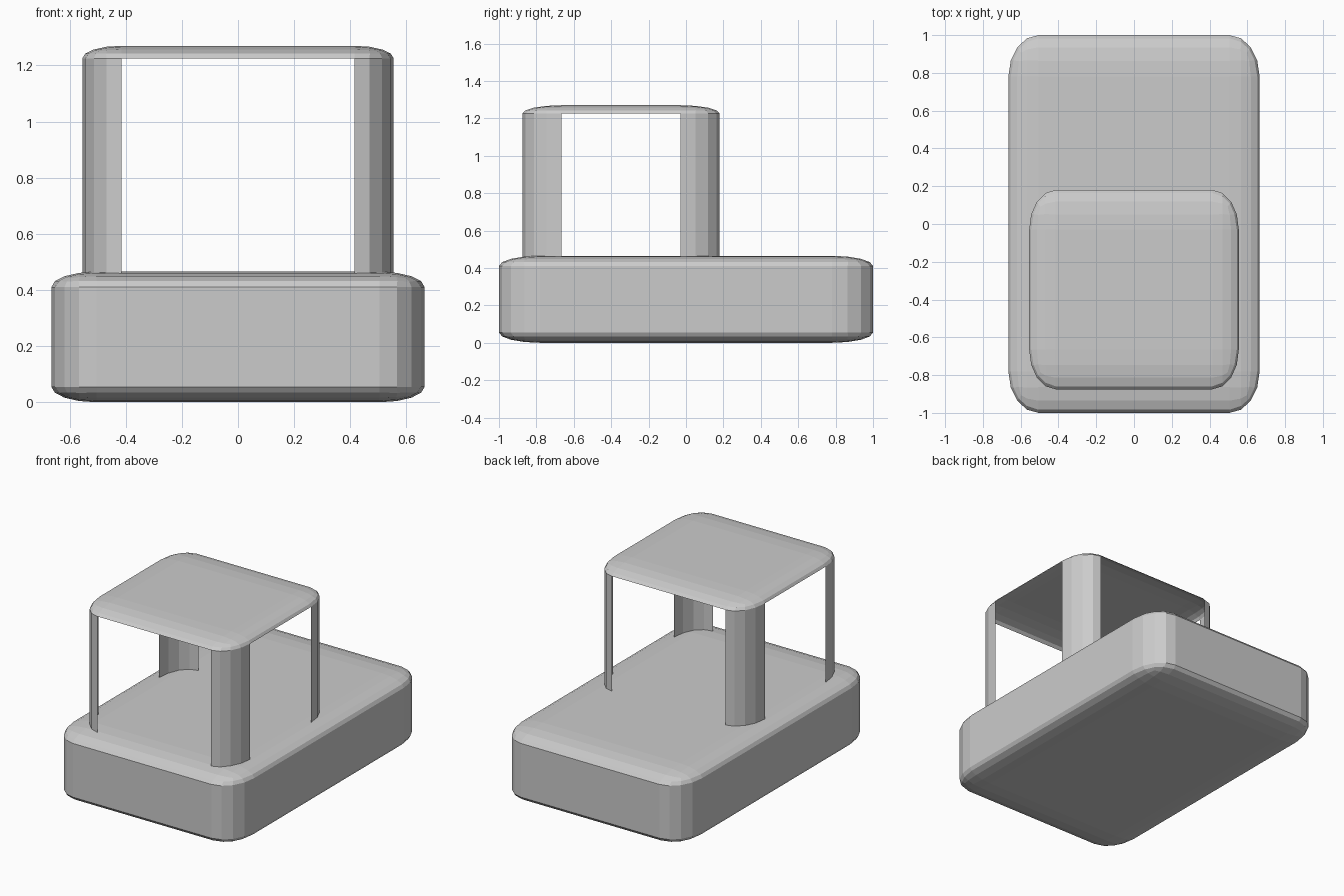
import bpy
import bmesh
from mathutils import Vector

cube = bpy.data.objects.get("Cube")
if cube:
    bpy.data.objects.remove(cube, do_unlink=True)

# One plain grey for everything
grey = bpy.data.materials.new("light grey")
grey.use_nodes = True
colour = (0.6, 0.6, 0.6, 1)
grey.diffuse_color = colour
grey.node_tree.nodes["Principled BSDF"].inputs["Base Color"].default_value = colour


def rounded_box(name, low, high, radius, open_sides=False):
    """Box with a separate rounding radius per axis; optionally only roof and corner posts."""
    bm = bmesh.new()
    bmesh.ops.create_cube(bm, size=2)
    bmesh.ops.bevel(bm, geom=bm.edges[:], offset=0.5, offset_type='OFFSET',
                    segments=4, profile=0.5, affect='EDGES')
    if open_sides:
        # Cut away the flat walls and everything below them
        gone = []
        for f in bm.faces:
            c = f.calc_center_median()
            if c.z < -0.5 or max(abs(c.x), abs(c.y)) > 0.99:
                gone.append(f)
        bmesh.ops.delete(bm, geom=gone, context='FACES')
    # Stretch the flat spans, keeping the rounded rims at their own radius
    low, high = Vector(low), Vector(high)
    centre, half = (low + high) / 2, (high - low) / 2
    for v in bm.verts:
        for i in range(3):
            c = v.co[i]
            size = abs(c)
            flat = half[i] - radius[i]
            reach = flat * size * 2 if size < 0.5 else flat + radius[i] * (size * 2 - 1)
            v.co[i] = centre[i] + (reach if c > 0 else -reach)
    mesh = bpy.data.meshes.new(name)
    bm.to_mesh(mesh)
    bm.free()
    mesh.materials.append(grey)
    obj = bpy.data.objects.new(name, mesh)
    bpy.context.collection.objects.link(obj)
    return obj


# Solid lower body
rounded_box("base_body", (-0.665, -1, 0), (0.665, 1, 0.465), (0.16, 0.22, 0.055))

# Thin open cabin: roof carried by four curved corner posts
rounded_box("cabin_roof_and_posts", (-0.555, -0.875, 0.385), (0.555, 0.18, 1.27),
            (0.14, 0.21, 0.045), open_sides=True)
